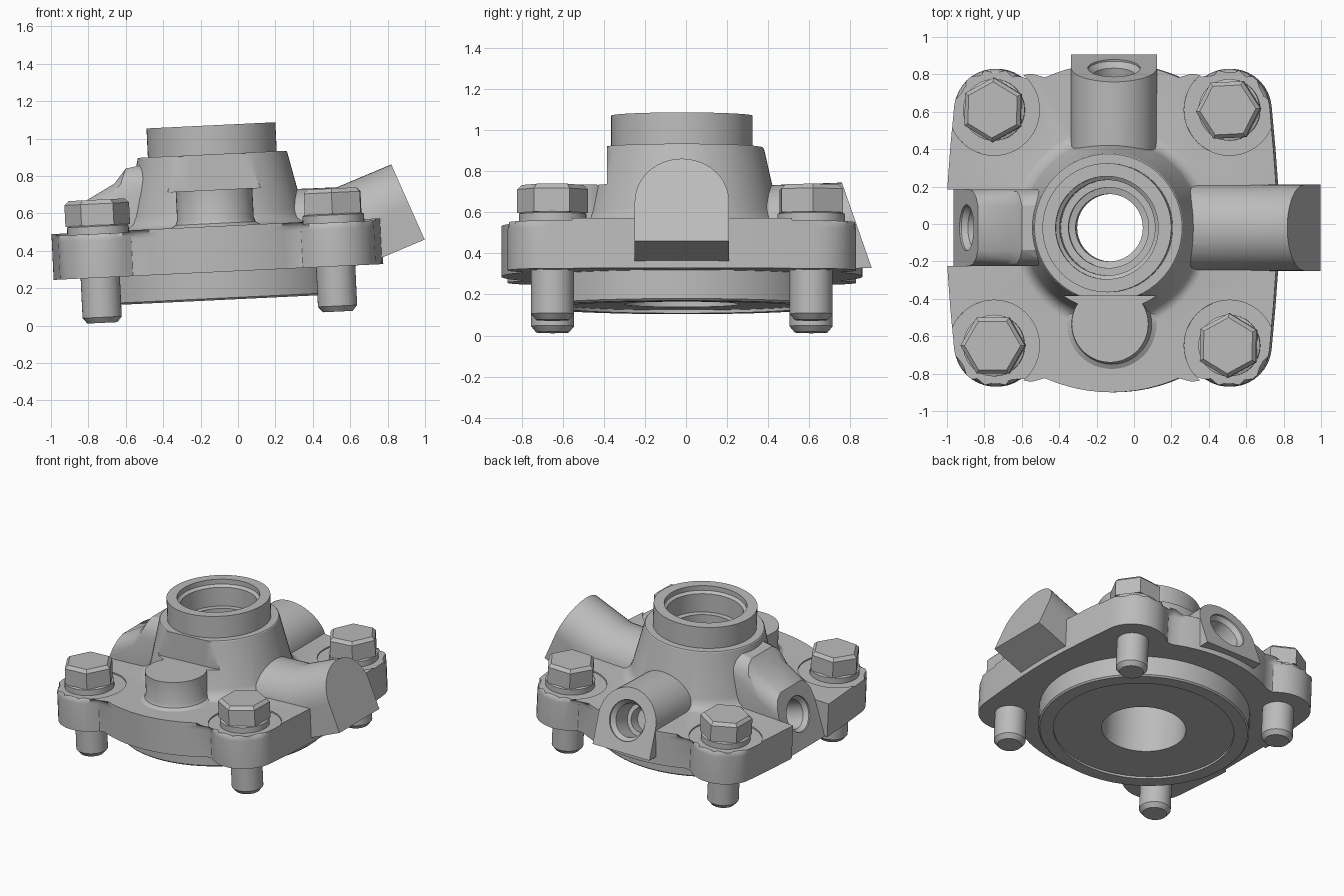
import bpy, bmesh
from math import sin, cos, pi, radians
from mathutils import Matrix, Vector

cube = bpy.data.objects.get("Cube")
if cube:
    bpy.data.objects.remove(cube, do_unlink=True)

grey = bpy.data.materials.new("cast_grey")
grey.use_nodes = True
grey.diffuse_color = (0.5, 0.5, 0.5, 1)
grey.node_tree.nodes["Principled BSDF"].inputs["Base Color"].default_value = (0.5, 0.5, 0.5, 1)

# The whole casting leans slightly to one side
LEAN = Matrix.Translation((-0.1, -0.02, 0.137)) @ Matrix.Rotation(radians(-2.75), 4, 'Y')
MID_Y = -0.02


def loft(name, rings, matrix=None, bevel=0):
    """Skin a stack of equal rings and cap both ends."""
    bm = bmesh.new()
    loops = [[bm.verts.new(p) for p in ring] for ring in rings]
    n = len(loops[0])
    for a, b in zip(loops, loops[1:]):
        for i in range(n):
            j = (i + 1) % n
            bm.faces.new((a[i], a[j], b[j], b[i]))
    bm.faces.new(loops[0])
    top = bm.faces.new(loops[-1])
    if bevel:
        bmesh.ops.bevel(bm, geom=list(top.edges), offset=bevel, segments=4,
                        profile=0.5, affect='EDGES', clamp_overlap=False)
    if matrix:
        bm.transform(matrix)
    bmesh.ops.recalc_face_normals(bm, faces=bm.faces)
    mesh = bpy.data.meshes.new(name)
    bm.to_mesh(mesh)
    bm.free()
    mesh.materials.append(grey)
    ob = bpy.data.objects.new(name, mesh)
    bpy.context.collection.objects.link(ob)
    return ob


def lathe(name, profile, matrix=LEAN, sides=64, turn=0):
    """Turn (radius, height) points around the z axis of the matrix."""
    rings = [[(r * cos(turn + 2 * pi * i / sides), r * sin(turn + 2 * pi * i / sides), h)
              for i in range(sides)] for r, h in profile]
    return loft(name, rings, matrix)


def combine(ob, tool, operation):
    mod = ob.modifiers.new("join", 'BOOLEAN')
    mod.operation, mod.solver, mod.object = operation, 'EXACT', tool
    bpy.context.view_layer.objects.active = ob
    bpy.ops.object.modifier_apply(modifier=mod.name)
    bpy.data.objects.remove(tool, do_unlink=True)


def smooth(ob):
    bpy.ops.object.select_all(action='DESELECT')
    ob.select_set(True)
    bpy.context.view_layer.objects.active = ob
    bpy.ops.object.shade_smooth_by_angle(angle=radians(30))


def arch(name, base, up, side, sweeps, half=0.23, height=0.44):
    """Round-topped section placed at base and swept along the given steps."""
    base, up, side = Vector(base), Vector(up).normalized(), Vector(side)
    ring = [base - side * half, base + side * half]
    for i in range(25):
        a = pi * i / 24
        ring.append(base + side * half * cos(a) + up * (height - half + half * sin(a)))
    rings = [ring]
    for step in sweeps:
        rings.append([p + Vector(step) for p in rings[-1]])
    return loft(name, rings)


def y_prism(name, profile, stations):
    """Extrude an (x, z) profile through (y, drop) stations; drop lowers the upper points."""
    return loft(name, [[(x - (d * 0.33 if z > 0.5 else 0), MID_Y + y, z - (d if z > 0.5 else 0))
                        for x, z in profile] for y, d in stations])


def axis_at(point, direction):
    return Matrix.Translation(point) @ Vector(direction).to_track_quat('Z', 'Y').to_matrix().to_4x4()


# Flange outline: one quarter, mirrored into the other three
quarter = [(0.885, 0), (0.884, 0.1), (0.878, 0.24), (0.865, 0.42)]
quarter += [(0.625 + 0.22 * cos(radians(a)), 0.63 + 0.22 * sin(radians(a))) for a in range(5, 131, 10)]
quarter += [(0.455, 0.778)]
quarter += [(0.88 * cos(radians(a)), 0.88 * sin(radians(a))) for a in range(62, 91, 4)]
quarter[-1] = (0, 0.88)
half_line = quarter + [(-x, y) for x, y in reversed(quarter[:-1])]
outline = half_line + [(x, -y) for x, y in reversed(half_line[1:-1])]
body = loft("valve_body", [[(x, y, h) for x, y in outline] for h in (0.15, 0.395)], LEAN, bevel=0.045)

# Clear the flange in front of the two drilled port faces
back_up, back_base = (0, -0.145, 0.415), (-0.107, 0.905, 0.33)
combine(body, arch("back_clearance", (-0.107, 0.922, 0.281), back_up, (1, 0, 0),
                   [(0, 0.3, 0)], height=0.49), 'DIFFERENCE')
combine(body, y_prism("left_clearance", [(-0.8, 0.75), (-0.98, 0.2), (-1.2, 0.2), (-1.2, 0.75)],
                      [(-0.205, 0), (0.205, 0)]), 'DIFFERENCE')

# Lower spigot, tapered hub and neck
combine(body, lathe("spigot", [(0.6, 0.015), (0.6, 0), (0.69, 0), (0.7, 0.01), (0.7, 0.2)]), 'UNION')
combine(body, lathe("hub", [(0.56, 0.3), (0.56, 0.39), (0.515, 0.4), (0.485, 0.425), (0.47, 0.465),
                            (0.4, 0.775), (0.395, 0.78), (0.345, 0.78), (0.345, 0.935)]), 'UNION')

# Flat on the front of the hub, and the round boss below it
combine(body, loft("hub_flat", [[(x, y, h) for x, y in ((-0.3, -0.365), (0.3, -0.365), (0.3, -0.6), (-0.3, -0.6))]
                                for h in (0.59, 0.85)], LEAN), 'DIFFERENCE')
boss_at = LEAN @ Matrix.Translation((0, -0.515, 0))
combine(body, lathe("front_boss", [(0.24, 0.33), (0.24, 0.395), (0.215, 0.41), (0.205, 0.435),
                                   (0.205, 0.59)], boss_at, 48), 'UNION')

# Solid arm that bends upward, drilled back port, and low opposite port
combine(body, arch("left_arm", (0.998, MID_Y, 0.46), (-0.18, 0, 0.405), (0, 1, 0),
                   [(-0.29, 0, -0.122), (-0.28, 0, -0.012)]), 'UNION')
combine(body, arch("back_port", back_base, back_up, (1, 0, 0), [(0, -0.42, -0.015)]), 'UNION')
port_side = [(-0.46, 0.87), (-0.6, 0.84), (-0.66, 0.76), (-0.835, 0.655), (-0.957, 0.275), (-0.46, 0.3)]
rounding = [(0.205, 0.14), (0.195, 0.08), (0.165, 0.03), (0.12, 0)]
combine(body, y_prism("right_port", port_side,
                      [(-y, d) for y, d in rounding] + rounding[::-1]), 'UNION')

# Stepped centre bore
combine(body, lathe("centre_bore", [(0.275, 0.96), (0.275, 0.9), (0.255, 0.885), (0.255, 0.75), (0.215, 0.75),
                                    (0.215, 0.69), (0.18, 0.68), (0.18, 0.5), (0.28, 0.46),
                                    (0.28, -0.05)]), 'DIFFERENCE')

# Threaded port holes with chamfered mouths
hole = [(0.14, 0.05), (0.14, -0.01), (0.115, -0.04), (0.115, -0.18), (0.085, -0.18), (0.085, -0.26)]
combine(body, lathe("back_hole", hole, axis_at((-0.107, 0.833, 0.535), (0, 0.415, 0.145)), 40), 'DIFFERENCE')
combine(body, lathe("right_hole", [(r * 0.88, h) for r, h in hole],
                    axis_at((-0.895, MID_Y, 0.468), (-0.38, 0, 0.122)), 40), 'DIFFERENCE')

# Spot faces and the four hex bolts
corners = [("front_right", -1, -1, 0), ("front_left", 1, -1, 0.5),
           ("back_right", -1, 1, 0.5), ("back_left", 1, 1, 0.05)]
for label, sx, sy, turn in corners:
    at = LEAN @ Matrix.Translation((sx * 0.63, sy * 0.63, 0))
    combine(body, lathe("spot_face", [(0.243, 0.385), (0.243, 0.46)], at, 48), 'DIFFERENCE')
    smooth(lathe(label + "_bolt_shank", [(0.08, -0.092), (0.105, -0.062), (0.105, 0.375), (0.165, 0.38),
                                         (0.165, 0.425), (0.15, 0.432)], at, 40))
    smooth(lathe(label + "_bolt_head", [(0.173, 0.43), (0.173, 0.545), (0.15, 0.567)], at, 6, turn))

smooth(body)
